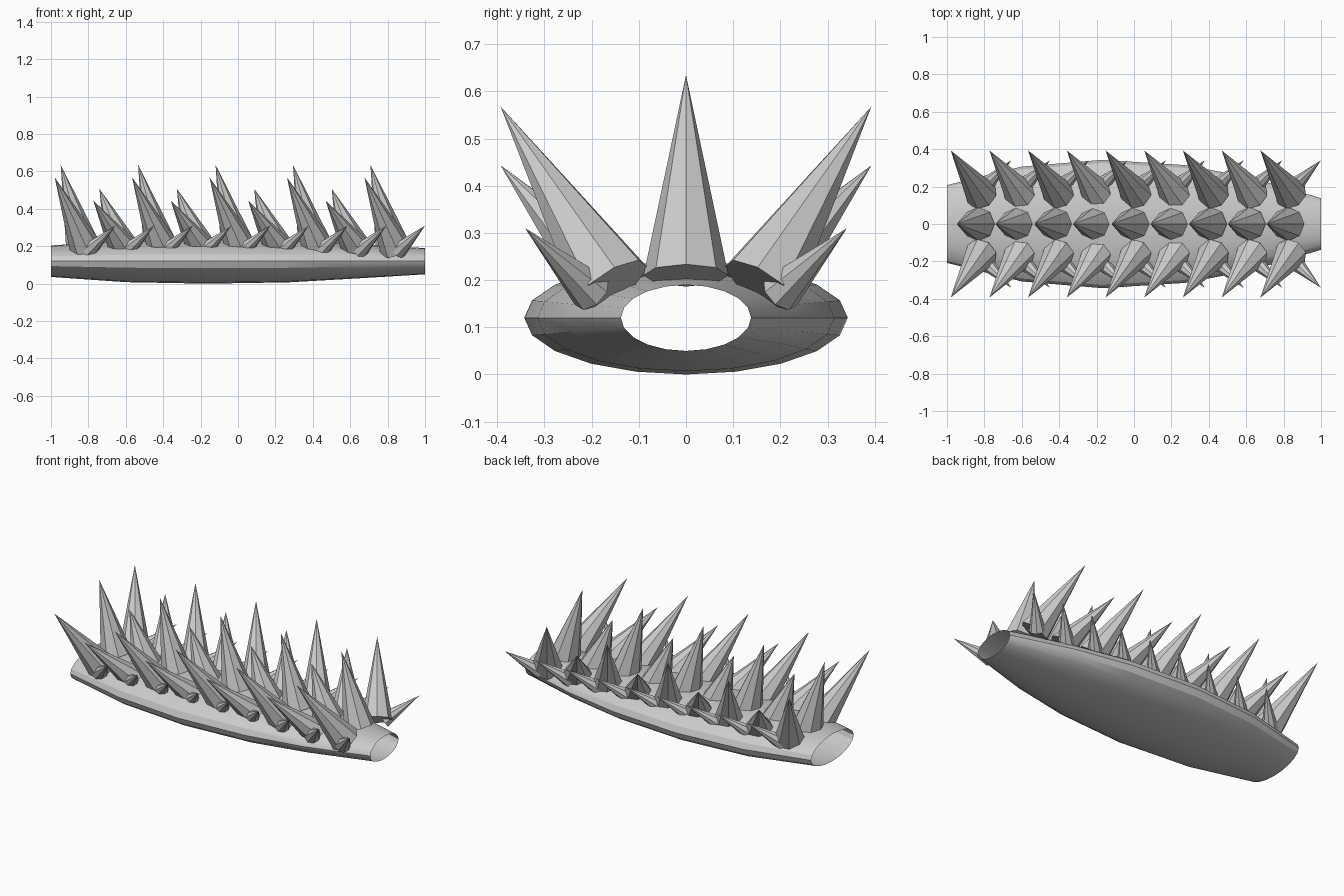
import bpy
import bmesh
from math import cos, sin, tau
from mathutils import Vector, Matrix

cube = bpy.data.objects.get("Cube")
if cube:
    bpy.data.objects.remove(cube, do_unlink=True)

GREY = (0.6, 0.6, 0.6, 1)
grey = bpy.data.materials.new("plain_grey")
grey.use_nodes = True
grey.diffuse_color = GREY
grey.node_tree.nodes["Principled BSDF"].inputs["Base Color"].default_value = GREY

PITCH = 0.207
COUNT = 9


def finish(bm, name):
    mesh = bpy.data.meshes.new(name)
    bm.to_mesh(mesh)
    bm.free()
    mesh.materials.append(grey)
    obj = bpy.data.objects.new(name, mesh)
    bpy.context.collection.objects.link(obj)
    return obj


def add_spike(bm, base, tip, radius, z_scale=1):
    """Eight-sided cone from base to tip, optionally squashed in height."""
    base, axis = Vector(base), Vector(tip) - Vector(base)
    turn = axis.to_track_quat('Z', 'Y').to_matrix().to_4x4()
    squash = Matrix.Diagonal((1, 1, z_scale, 1))
    place = Matrix.Translation(base) @ squash @ turn @ Matrix.Translation((0, 0, axis.length / 2))
    bmesh.ops.create_cone(bm, cap_ends=True, segments=8, radius1=radius,
                          radius2=0, depth=axis.length, matrix=place)


def spike_row(name, base, tip, radius, short=1):
    """Row of spikes along x; every second one is squashed to the short height."""
    bm = bmesh.new()
    for i in range(COUNT):
        step = Vector((i * PITCH, 0, 0))
        add_spike(bm, Vector(base) + step, Vector(tip) + step, radius,
                  short if i % 2 else 1)
    bmesh.ops.remove_doubles(bm, verts=bm.verts, dist=0.0001)
    finish(bm, name)


# Body: open, flattened tube; each ring is x, half width, half height
rings = [(-1, 0.208, 0.084), (-0.6, 0.307, 0.112), (-0.17, 0.343, 0.12),
         (0.27, 0.315, 0.113), (0.62, 0.25, 0.093), (1, 0.138, 0.07)]
SIDES = 20
bm = bmesh.new()
loops = [[bm.verts.new((x, w * cos(tau * k / SIDES), 0.12 + h * sin(tau * k / SIDES)))
          for k in range(SIDES)] for x, w, h in rings]
for a, b in zip(loops, loops[1:]):
    for k in range(SIDES):
        n = (k + 1) % SIDES
        bm.faces.new((a[k], a[n], b[n], b[k]))
bm.normal_update()
if sum(f.normal.z * (f.calc_center_median().z - 0.12) for f in bm.faces) < 0:
    bmesh.ops.reverse_faces(bm, faces=bm.faces)
body = finish(bm, "body_tube")
bpy.ops.object.select_all(action='DESELECT')
body.select_set(True)
bpy.context.view_layer.objects.active = body
bpy.ops.object.shade_smooth_by_angle(angle=0.52)

# Centre row along the ridge, alternately tall and short
spike_row("centre_spikes", (-0.832, 0, 0.21), (-0.948, 0, 0.635), 0.09, 0.7)

# Flank rows lean out and back, small rows lean out and the other way
for side, s in (("left_side", 1), ("right_side", -1)):
    spike_row(side + "_large_spikes", (-0.815, s * 0.157, 0.19),
              (-0.98, s * 0.393, 0.568), 0.087, 0.67)
    spike_row(side + "_small_spikes", (-0.8, s * 0.2, 0.175),
              (-0.656, s * 0.341, 0.31), 0.046)
